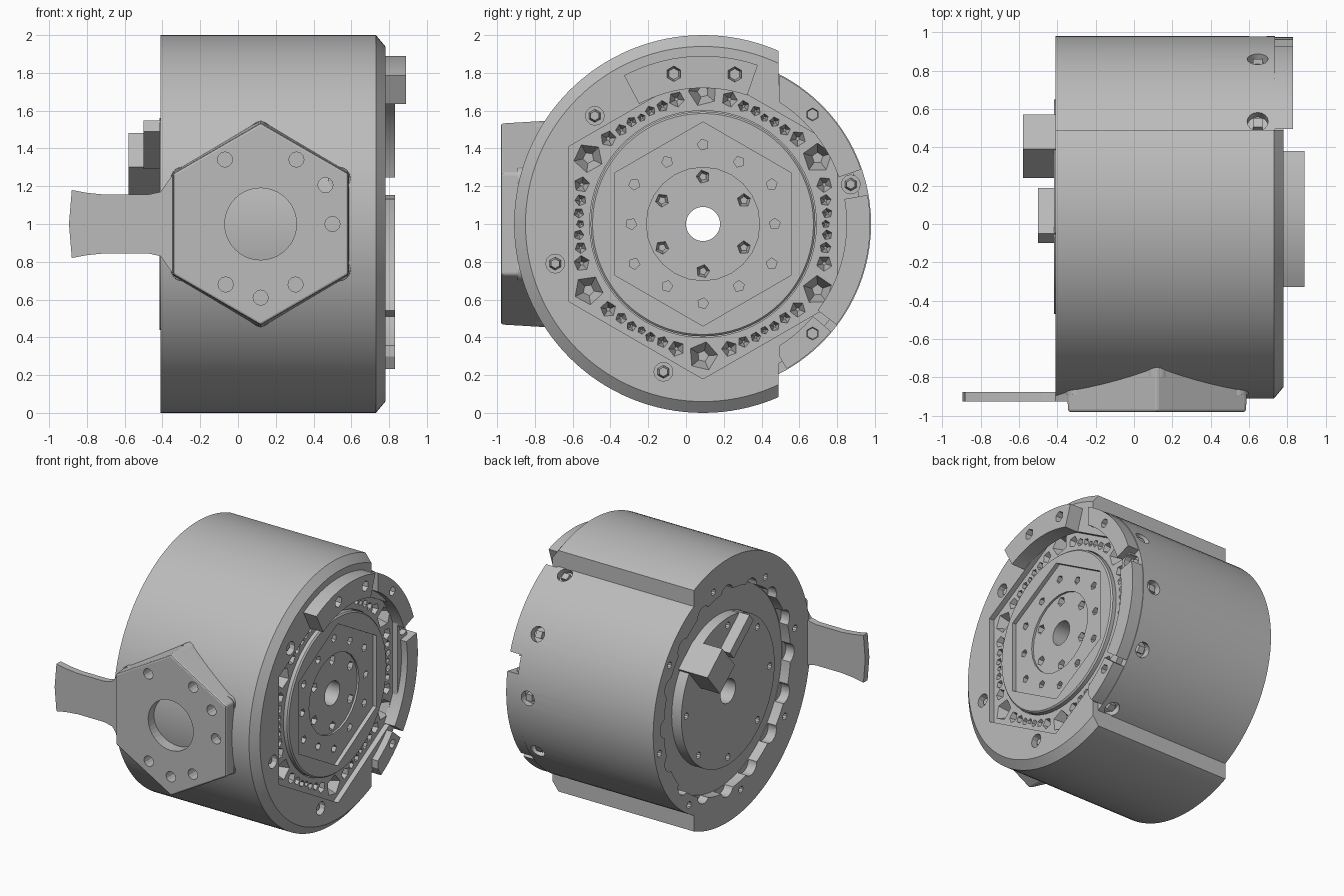
import bpy, bmesh
from math import sin, cos, pi, radians, sqrt
from mathutils import Vector

if "Cube" in bpy.data.objects:
    bpy.data.objects.remove(bpy.data.objects["Cube"])

grey = bpy.data.materials.new("machined_grey")
grey.use_nodes = True
grey.diffuse_color = (0.5, 0.5, 0.5, 1)
grey.node_tree.nodes["Principled BSDF"].inputs["Base Color"].default_value = (0.5, 0.5, 0.5, 1)

CY, CZ = 0.09, 1.0            # drum axis, parallel to x
X, Y, Z = Vector((1, 0, 0)), Vector((0, 1, 0)), Vector((0, 0, 1))


def polar(x, r, deg):
    """Point at radius r around the drum axis, 0 degrees towards the back."""
    a = radians(deg)
    return Vector((x, CY + r * cos(a), CZ + r * sin(a)))


def loft(bm, a, b):
    va, vb = [bm.verts.new(p) for p in a], [bm.verts.new(p) for p in b]
    n = len(va)
    for i in range(n):
        j = (i + 1) % n
        bm.faces.new((va[i], va[j], vb[j], vb[i]))
    bm.faces.new(va)
    bm.faces.new(vb)


def prism(bm, c, d, r0, r1, length, n, turn=0.0):
    """Prism or cone from c along d; one corner points up when turn is 0."""
    d = d.normalized()
    v = d.cross(Z).normalized()
    u = v.cross(d)
    ring = [u * cos(turn + 2 * pi * i / n) + v * sin(turn + 2 * pi * i / n) for i in range(n)]
    loft(bm, [c + p * r0 for p in ring], [c + d * length + p * r1 for p in ring])


def revolve(bm, profile, a0=0, a1=360, n=96):
    """Sweep a closed (x, r) profile around the drum axis."""
    full = a1 - a0 == 360
    rows = [[bm.verts.new(polar(x, r, a0 + (a1 - a0) * i / n)) for x, r in profile]
            for i in range(n if full else n + 1)]
    m = len(profile)
    for i in range(n):
        p, q = rows[i], rows[(i + 1) % len(rows)]
        for k in range(m):
            bm.faces.new((p[k], p[(k + 1) % m], q[(k + 1) % m], q[k]))
    if not full:
        bm.faces.new(rows[0])
        bm.faces.new(rows[-1])


def trim(bm, y, normal):
    """Cut away everything beyond the plane at y and close the cut."""
    geom = bm.verts[:] + bm.edges[:] + bm.faces[:]
    bmesh.ops.bisect_plane(bm, geom=geom, plane_co=(0, y, 0), plane_no=normal, clear_outer=True)
    bmesh.ops.holes_fill(bm, edges=[e for e in bm.edges if e.is_boundary])


def finish(name, bm):
    bmesh.ops.recalc_face_normals(bm, faces=bm.faces[:])
    me = bpy.data.meshes.new(name)
    bm.to_mesh(me)
    bm.free()
    me.materials.append(grey)
    ob = bpy.data.objects.new(name, me)
    bpy.context.scene.collection.objects.link(ob)
    return ob


def activate(ob):
    bpy.ops.object.select_all(action='DESELECT')
    ob.select_set(True)
    bpy.context.view_layer.objects.active = ob


def smooth(ob):
    activate(ob)
    bpy.ops.object.shade_smooth_by_angle(angle=radians(25))


def cut(ob, bm):
    cutter = finish("cutter", bm)
    cutter.hide_render = True
    mod = ob.modifiers.new("cut", 'BOOLEAN')
    mod.operation, mod.solver, mod.object = 'DIFFERENCE', 'EXACT', cutter
    activate(ob)
    bpy.ops.object.modifier_apply(modifier=mod.name)
    bpy.data.objects.remove(cutter)


# Inner drum; at the rear a centre disc stands in a ring-shaped groove
bm = bmesh.new()
revolve(bm, [(-.41, .89), (.735, .89), (.735, .84), (.78, .84), (.78, .6), (.6, .6), (.6, .09),
             (-.416, .09), (-.416, .56), (-.335, .56), (-.335, .76), (-.41, .76)])
drum = finish("inner_drum", bm)

# Hexagonal pocket in the end face
bm = bmesh.new()
prism(bm, Vector((.74, CY, CZ)), X, .82, .82, .2, 6)
cut(drum, bm)

# Faceted pits around the pocket: a large one in each corner, smaller between
bm = bmesh.new()
for k in range(6):
    mid = 30 + 60 * k
    prism(bm, polar(.76, .70, mid), -X, .088, .03, .12, 5, k)
    for side in (-1, 1):
        for off, r, size in [(12, .675, .05), (19, .66, .036), (25, .66, .032)]:
            prism(bm, polar(.76, r, mid + side * off), -X, size, size * .2, .1, 5, k + off)
    prism(bm, polar(.76, .65, mid + 30), -X, .026, .006, .08, 5, k)
cut(drum, bm)

# Screw holes in the end face and the side, rear scallops and rear bolt holes
bm = bmesh.new()
for k in range(6):
    prism(bm, polar(.85, .81, 15 + 60 * k), -X, .05, .05, .14, 12)
for deg in range(-60, 61, 30):
    radial = polar(0, 1, deg) - polar(0, 0, deg)
    prism(bm, polar(.645, .95, deg), -radial, .055, .055, .11, 16)
for k in range(16):
    prism(bm, polar(-.5, .73, 22.5 * k), X, .075, .075, .16, 16)
    if k % 2:
        prism(bm, polar(-.5, .83, 22.5 * k + 11), X, .025, .025, .16, 10)
for k in range(8):
    prism(bm, polar(-.5, .5, 45 * k), X, .025, .025, .13, 10)
cut(drum, bm)
smooth(drum)

# Outer shell, cut off flat at the back
bm = bmesh.new()
revolve(bm, [(-.41, .885), (-.41, 1), (.73, 1), (.78, .94), (.78, .83), (.73, .83), (.73, .885)], n=128)
trim(bm, .49, Y)
shell = finish("outer_shell", bm)
bm = bmesh.new()
for k in range(1, 6):
    prism(bm, polar(.85, .81, 15 + 60 * k), -X, .05, .05, .14, 12)
cut(shell, bm)
smooth(shell)

# Hub with hexagonal inset, round recess and bolt circles
bm = bmesh.new()
revolve(bm, [(.61, .595), (.765, .595), (.775, .585), (.775, .09), (.61, .09)], n=72)
hub = finish("hub", bm)
bm = bmesh.new()
prism(bm, Vector((.745, CY, CZ)), X, .54, .54, .1, 6)
cut(hub, bm)
bm = bmesh.new()
prism(bm, Vector((.73, CY, CZ)), X, .3, .3, .1, 24)
cut(hub, bm)
bm = bmesh.new()
for k in range(6):
    prism(bm, polar(.8, .25, 30 + 60 * k), -X, .055, .02, .13, 5, k)
    prism(bm, polar(.8, .38, 60 * k), -X, .03, .03, .1, 5, k)
    prism(bm, polar(.8, .42, 30 + 60 * k), -X, .03, .03, .1, 5, k)
cut(hub, bm)
smooth(hub)

# Screw heads sunk in the holes
bm = bmesh.new()
for k in range(6):
    prism(bm, polar(.71, .81, 15 + 60 * k), X, .035, .025, .045, 6)
for deg in range(-60, 61, 30):
    radial = polar(0, 1, deg) - polar(0, 0, deg)
    prism(bm, polar(.645, .83, deg), radial, .035, .035, .045, 4, pi / 4)
finish("screw_heads", bm)

# Raised arc plate on top of the end face
bm = bmesh.new()
revolve(bm, [(.77, .72), (.89, .72), (.89, .89), (.77, .89)], 71, 118, 16)
plate = finish("arc_plate", bm)
bm = bmesh.new()
for deg in (78, 101):
    prism(bm, polar(.95, .81, deg), -X, .05, .03, .13, 6)
cut(plate, bm)
smooth(plate)

# Flange segments along the back rim, kept clear of the shell
for i, (a0, a1) in enumerate([(19, 66), (-37, 10), (-60, -40)]):
    bm = bmesh.new()
    revolve(bm, [(.73, .76), (.83, .76), (.83, .885), (.73, .885)], a0, a1, 16)
    trim(bm, .495, -Y)
    seg = finish("flange_segment_%d" % (i + 1), bm)
    bm = bmesh.new()
    for deg in (45, -45):
        prism(bm, polar(.9, .82, deg), -X, .04, .03, .12, 6)
    cut(seg, bm)
    smooth(seg)

# Hexagonal mounting boss on the front
BX = .12
bm = bmesh.new()
prism(bm, Vector((BX, -.98, CZ)), Y, .535, .55, .25, 6)
boss = finish("front_boss", bm)
activate(boss)
bev = boss.modifiers.new("round", 'BEVEL')
bev.width, bev.segments, bev.limit_method, bev.angle_limit = .012, 2, 'ANGLE', radians(50)
bpy.ops.object.modifier_apply(modifier=bev.name)
bm = bmesh.new()
prism(bm, Vector((BX, -1.1, CZ)), Y, .19, .19, .25, 40)
for r, deg in [(.39, 119), (.39, 61), (.40, 31), (.38, 0), (.37, -60), (.39, -90), (.37, -120)]:
    a = radians(deg)
    prism(bm, Vector((BX + r * cos(a), -1.1, CZ + r * sin(a))), Y, .04, .04, .22, 12)
cut(boss, bm)

# Small round pads where the boss corners meet the shell
bm = bmesh.new()
for k in range(6):
    a = pi / 6 + k * pi / 3
    dz = .48 * sin(a)
    prism(bm, Vector((BX + .48 * cos(a), CY - sqrt(1 - dz * dz) - .01, CZ + dz)), Y, .06, .065, .08, 16)
smooth(finish("corner_pads", bm))

# Flared side arm
upper = [(-.25, .3), (-.34, .27), (-.41, .17), (-.48, .155), (-.7, .155), (-.8, .165), (-.88, .18)]
outline = upper + [(-.895, 0)] + [(x, -z) for x, z in reversed(upper)]
bm = bmesh.new()
loft(bm, [Vector((x, -.925, CZ + z)) for x, z in outline], [Vector((x, -.875, CZ + z)) for x, z in outline])
finish("side_arm", bm)

# Connector blocks on the rear face, tilted together
tilt = radians(-40)
u, v = Vector((0, cos(tilt), sin(tilt))), Vector((0, -sin(tilt), cos(tilt)))
for name, c, w, h in [("large_connector", Vector((-.58, .405, 1.315)), .235, .235),
                      ("small_connector", Vector((-.5, .045, 1.42)), .31, .075)]:
    ring = [c + u * (w / 2 * a) + v * (h / 2 * b) for a, b in ((-1, -1), (1, -1), (1, 1), (-1, 1))]
    bm = bmesh.new()
    loft(bm, ring, [Vector((-.33, p.y, p.z)) for p in ring])
    finish(name, bm)
